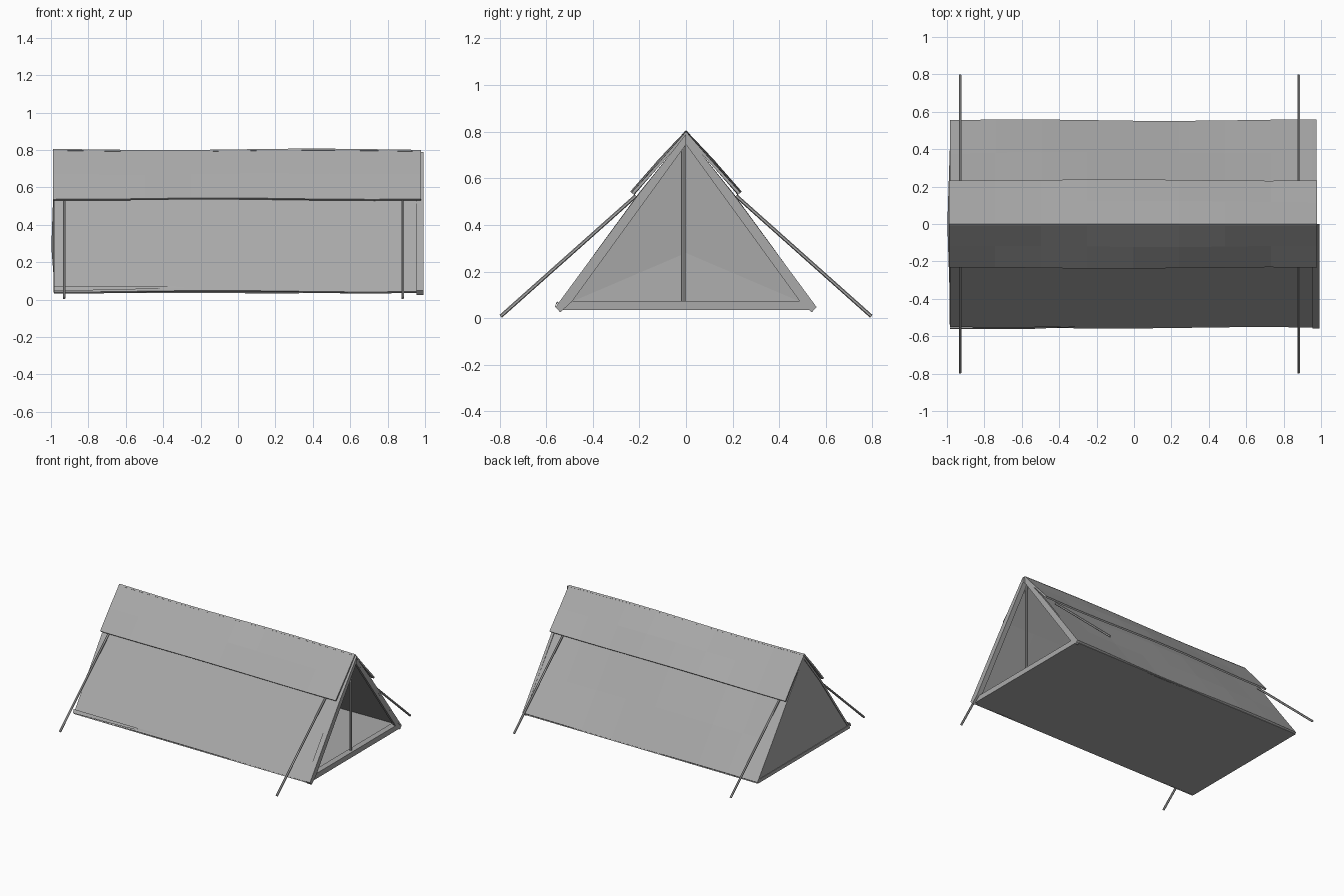
import bpy, bmesh, math
from mathutils import Vector

cube = bpy.data.objects.get("Cube")
if cube:
    bpy.data.objects.remove(cube)


def material(name, value):
    m = bpy.data.materials.new(name)
    m.use_nodes = True
    m.diffuse_color = (value, value, value, 1)
    m.node_tree.nodes["Principled BSDF"].inputs["Base Color"].default_value = m.diffuse_color
    return m


canvas = material("grey canvas", 0.4)


def make(name, verts, faces):
    bm = bmesh.new()
    vs = [bm.verts.new(v) for v in verts]
    for f in faces:
        bm.faces.new([vs[i] for i in f])
    bmesh.ops.recalc_face_normals(bm, faces=bm.faces)
    mesh = bpy.data.meshes.new(name)
    bm.to_mesh(mesh)
    bm.free()
    mesh.materials.append(canvas)
    ob = bpy.data.objects.new(name, mesh)
    bpy.context.collection.objects.link(ob)
    return ob


def prism(name, outline, x0, x1):
    """Extrude a y,z outline along x."""
    n = len(outline)
    verts = [(x, y, z) for x in (x0, x1) for y, z in outline]
    sides = [(i, (i + 1) % n, n + (i + 1) % n, n + i) for i in range(n)]
    return make(name, verts, sides + [tuple(range(n)), tuple(range(n, 2 * n))])


def sheet(name, profile, x0, x1, side, thick, phase):
    """Loft a slightly rippled cloth sheet along x."""
    cols, n = 9, len(profile)
    verts, faces = [], []
    for c in range(cols):
        x = x0 + (x1 - x0) * c / (cols - 1)
        for k, (y, z) in enumerate(profile):
            wave = 0.004 * math.sin(4 * x + phase + k)
            verts.append((x, side * (y + wave * (k > 0)), z + wave))
    for c in range(cols - 1):
        for k in range(n - 1):
            a = c * n + k
            faces.append((a, a + 1, a + n + 1, a + n))
    ob = make(name, verts, faces)
    mod = ob.modifiers.new("cloth thickness", 'SOLIDIFY')
    mod.thickness = thick
    mod.offset = -1 if ob.data.polygons[0].normal.z > 0 else 1
    return ob


def rod(name, start, end, radius, sides=6):
    a, b = Vector(start), Vector(end)
    bpy.ops.mesh.primitive_cylinder_add(vertices=sides, radius=radius,
                                        depth=(b - a).length, location=(a + b) / 2)
    ob = bpy.context.object
    ob.name = ob.data.name = name
    ob.rotation_euler = (b - a).to_track_quat('Z', 'Y').to_euler()
    ob.data.materials.append(canvas)
    return ob


# Sloping walls, upper fly, open-end hems and guy ropes on both sides
wall_profile = [(0, 0.785), (0.205, 0.525), (0.38, 0.285), (0.555, 0.045)]
fly_profile = [(0, 0.803), (0.12, 0.672), (0.235, 0.54)]
hem_outline = [(0, 0.79), (0.205, 0.53), (0.56, 0.048), (0.54, 0.025), (0.49, 0.07), (0, 0.745)]
for side, label, tip in ((-1, "front", 0.993), (1, "back", 0.975)):
    sheet(label + "_wall", wall_profile, -0.985, 0.975, side, 0.014, side)
    sheet(label + "_fly", fly_profile, -0.99, 0.978, side, 0.012, 0)
    prism(label + "_entrance_hem", [(side * y, z) for y, z in hem_outline], 0.955, tip)
    for x, end in ((-0.93, "closed_end"), (0.88, "open_end")):
        rod(f"{label}_{end}_rope", (x, side * 0.215, 0.525), (x, side * 0.795, 0.008), 0.008)

# Groundsheet with a raised sill at the entrance
prism("groundsheet", [(-0.55, 0.034), (0.55, 0.034), (0.535, 0.06), (-0.535, 0.06)], -0.985, 0.965)
prism("entrance_sill", [(-0.54, 0.034), (0.54, 0.034), (0.5, 0.073), (-0.5, 0.073)], 0.93, 0.975)

# Closed end panel, bulging slightly around one low point
make("closed_end_panel",
     [(-0.98, 0, 0.785), (-0.98, -0.55, 0.045), (-0.98, 0.55, 0.045), (-0.998, 0, 0.28)],
     [(0, 1, 3), (1, 2, 3), (2, 0, 3)])

# Loose fold along the lower front edge
make("front_lower_fold",
     [(-0.985, -0.553, 0.072), (-0.24, -0.547, 0.068), (-0.985, -0.562, 0.045), (-0.55, -0.561, 0.055)],
     [(0, 2, 3, 1)])

# Upright pole in the entrance
rod("entrance_pole", (0.95, -0.012, 0.06), (0.95, -0.012, 0.76), 0.01, 8)
